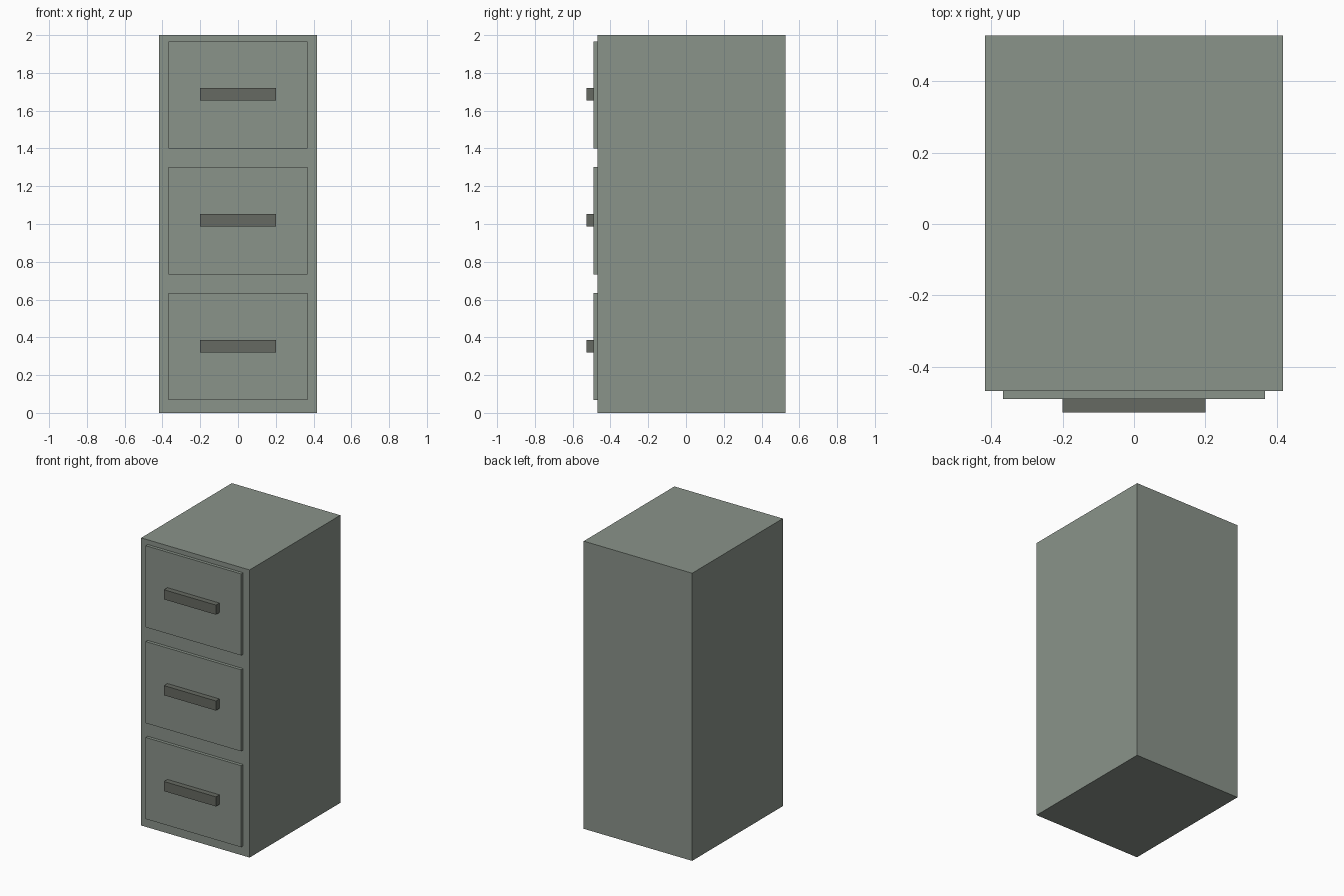
import bpy
import bmesh
from mathutils import Vector

cube = bpy.data.objects.get("Cube")
if cube:
    bpy.data.objects.remove(cube, do_unlink=True)


def make_material(name, rgb):
    mat = bpy.data.materials.new(name)
    mat.use_nodes = True
    color = (*rgb, 1.0)
    mat.diffuse_color = color
    mat.node_tree.nodes["Principled BSDF"].inputs["Base Color"].default_value = color
    return mat


def add_box(name, low, high, mat):
    """Flat-sided box between two opposite corners, origin at its centre."""
    low, high = Vector(low), Vector(high)
    bm = bmesh.new()
    bmesh.ops.create_cube(bm, size=1.0)
    bmesh.ops.scale(bm, vec=high - low, verts=bm.verts)
    mesh = bpy.data.meshes.new(name)
    bm.to_mesh(mesh)
    bm.free()
    mesh.materials.append(mat)
    obj = bpy.data.objects.new(name, mesh)
    obj.location = (low + high) / 2
    bpy.context.collection.objects.link(obj)
    return obj


cabinet_paint = make_material("grey_green_paint", (0.254, 0.292, 0.254))
handle_metal = make_material("dark_grey_metal", (0.133, 0.144, 0.122))

# Depth planes, from the back to the front of the handles
BACK, BODY_FRONT, DRAWER_FRONT, HANDLE_FRONT = 0.528, -0.468, -0.490, -0.528

# Cabinet body
add_box("cabinet_body", (-0.417, BODY_FRONT, 0), (0.417, BACK, 2), cabinet_paint)

# Three drawers, each with a bar handle
for i, level in enumerate(("bottom", "middle", "top")):
    z = 0.067 + i * 0.6667
    add_box(f"{level}_drawer_front", (-0.367, DRAWER_FRONT, z),
            (0.367, BODY_FRONT, z + 0.567), cabinet_paint)
    add_box(f"{level}_drawer_handle", (-0.2, HANDLE_FRONT, z + 0.253),
            (0.2, DRAWER_FRONT, z + 0.32), handle_metal)
